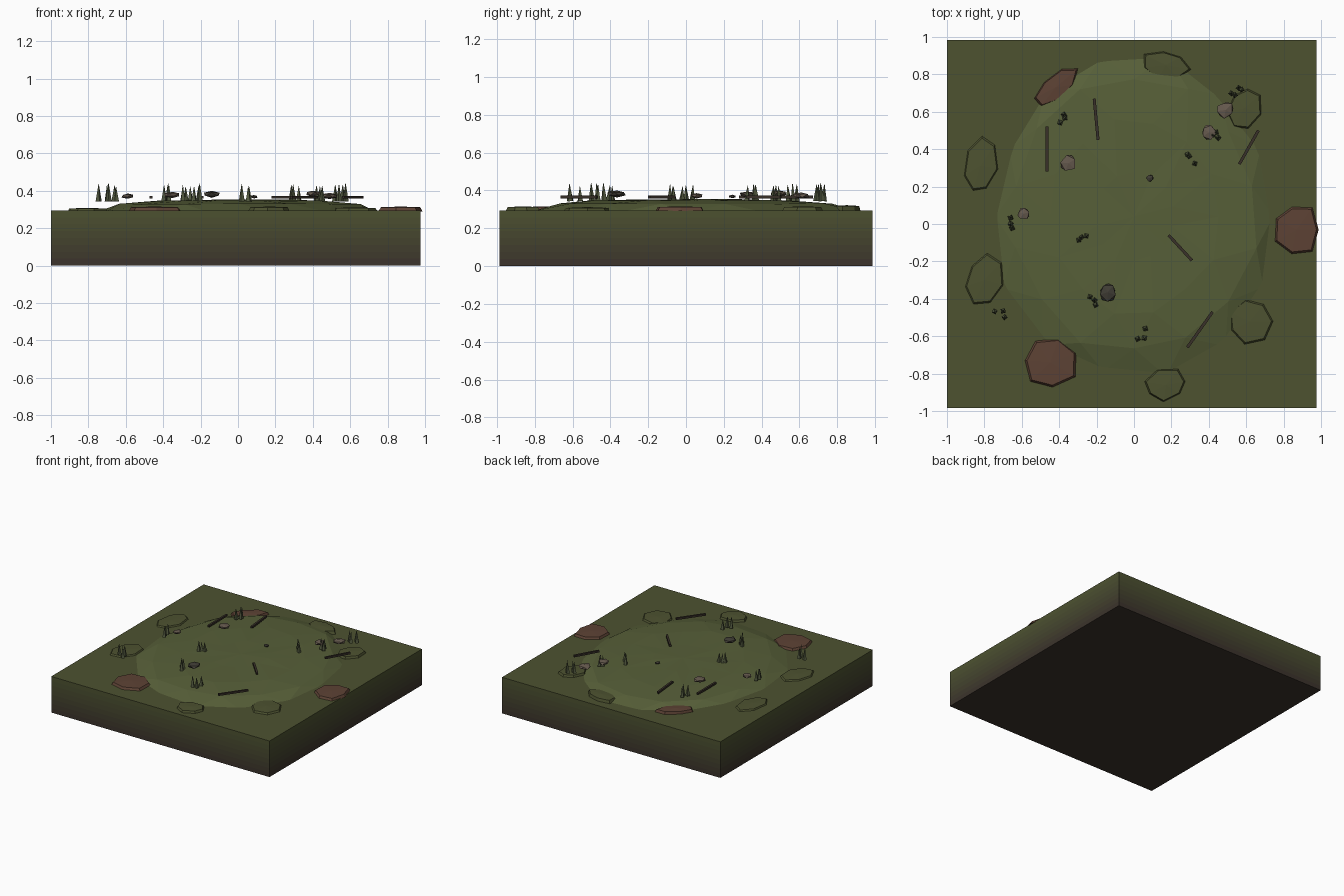
import bpy, bmesh, math, random
from mathutils import Vector, Matrix

if "Cube" in bpy.data.objects:
    bpy.data.objects.remove(bpy.data.objects["Cube"])

random.seed(4)
TOP = 0.295


def mat(name, r, g, b):
    m = bpy.data.materials.new(name)
    m.diffuse_color = (r, g, b, 1)
    m.use_nodes = True
    m.node_tree.nodes["Principled BSDF"].inputs["Base Color"].default_value = m.diffuse_color
    return m


TURF = mat("turf", 0.075, 0.085, 0.03)
MOSS = mat("moss", 0.095, 0.115, 0.04)
CLAY = mat("clay", 0.11, 0.055, 0.035)
STONE = mat("stone", 0.13, 0.10, 0.075)
DARK = mat("dark_stone", 0.05, 0.045, 0.035)
WOOD = mat("wood", 0.04, 0.03, 0.022)
BLADE = mat("blade", 0.085, 0.10, 0.05)


def finish(name, bm, *mats):
    bmesh.ops.recalc_face_normals(bm, faces=bm.faces[:])
    me = bpy.data.meshes.new(name)
    bm.to_mesh(me)
    bm.free()
    ob = bpy.data.objects.new(name, me)
    bpy.context.collection.objects.link(ob)
    for m in mats:
        me.materials.append(m)
    return ob


# Ground block: sides fade from turf to earth in stacked bands
x0, x1, y0, y1 = -1.0, 0.975, -0.985, 0.985
BANDS = 8
bm = bmesh.new()
rings = [[bm.verts.new((x, y, TOP * i / BANDS))
          for x, y in ((x0, y0), (x1, y0), (x1, y1), (x0, y1))]
         for i in range(BANDS + 1)]
for i in range(BANDS):
    for k in range(4):
        j = (k + 1) % 4
        f = bm.faces.new((rings[i][k], rings[i][j], rings[i + 1][j], rings[i + 1][k]))
        f.material_index = i
bm.faces.new(rings[0])
bm.faces.new(rings[-1]).material_index = BANDS
earth, grass = Vector((0.045, 0.034, 0.025)), Vector((0.073, 0.083, 0.03))
fade = [mat("earth_%d" % i, *earth.lerp(grass, i / (BANDS - 1))) for i in range(BANDS)]
finish("ground_block", bm, *fade, TURF)


# Low mound: (scale, z, sides) rings with a little unevenness
def mound_z(x, y):
    r = math.hypot(x / 0.76, (y - 0.04) / 0.86)
    pts = [(0, 0.354), (0.6, 0.348), (0.85, 0.330), (1.0, 0.291), (9, 0.291)]
    for (a, za), (b, zb) in zip(pts, pts[1:]):
        if r <= b:
            return max(TOP, za + (zb - za) * (r - a) / (b - a))
    return TOP


N = 14
bm = bmesh.new()
rings = []
for s, z, twist in ((1.0, 0.288, 0), (0.85, 0.331, 0.5), (0.6, 0.347, 0), (0.28, 0.352, 0.5)):
    ring = []
    for k in range(N):
        a = 2 * math.pi * (k + twist) / N
        q = s * random.uniform(0.96, 1.04)
        ring.append(bm.verts.new((0.76 * q * math.cos(a), 0.04 + 0.86 * q * math.sin(a),
                                  z + random.uniform(-0.003, 0.003))))
    rings.append(ring)
for i, (lo, hi) in enumerate(zip(rings, rings[1:])):
    for k in range(N):
        j = (k + 1) % N
        if i % 2 == 0:
            tris = ((lo[k], lo[j], hi[k]), (lo[j], hi[j], hi[k]))
        else:
            tris = ((lo[k], hi[j], hi[k]), (lo[k], lo[j], hi[j]))
        for t in tris:
            bm.faces.new(t)
peak = bm.verts.new((0, 0.04, 0.354))
for k in range(N):
    bm.faces.new((rings[-1][k], rings[-1][(k + 1) % N], peak))
finish("mound", bm, MOSS)


# Thin irregular slabs around the rim: x, y, half sizes, angle, z, material
def slab(x, y, rx, ry, ang, z, m, n=7):
    bm = bmesh.new()
    low, high = [], []
    rot = Matrix.Rotation(math.radians(ang), 3, 'Z')
    for k in range(n):
        a = 2 * math.pi * k / n
        q = random.uniform(0.88, 1.1)
        p = rot @ Vector((rx * q * math.cos(a), ry * q * math.sin(a), 0))
        low.append(bm.verts.new((x + p.x, y + p.y, TOP - 0.005)))
        high.append(bm.verts.new((x + p.x * 0.9, y + p.y * 0.9, z)))
    for k in range(n):
        j = (k + 1) % n
        bm.faces.new((low[k], low[j], high[j], high[k]))
    c = bm.verts.new((x, y, z + 0.004))
    for k in range(n):
        bm.faces.new((high[k], high[(k + 1) % n], c))
    bm.faces.new(low)
    finish("rim_slab", bm, m)


for s in [(0.87, -0.03, 0.125, 0.14, 0, 0.312, CLAY), (-0.45, -0.74, 0.155, 0.145, 20, 0.312, CLAY),
          (-0.42, 0.73, 0.15, 0.07, 40, 0.315, CLAY),
          (0.17, 0.85, 0.13, 0.08, -10, 0.318, TURF), (-0.82, 0.31, 0.09, 0.16, -10, 0.305, TURF),
          (-0.8, -0.3, 0.10, 0.14, -15, 0.305, TURF), (0.62, -0.52, 0.12, 0.12, 0, 0.308, TURF),
          (0.17, -0.86, 0.12, 0.085, 10, 0.312, TURF), (0.59, 0.62, 0.09, 0.12, -20, 0.312, TURF)]:
    slab(*s)


# Fallen twigs: end points in plan
for ax, ay, bx, by in [(-0.213, 0.67, -0.192, 0.45), (-0.465, 0.52, -0.465, 0.28),
                       (0.665, 0.50, 0.563, 0.32), (0.185, -0.06, 0.31, -0.195),
                       (0.42, -0.47, 0.285, -0.66)]:
    bm = bmesh.new()
    d = Vector((bx - ax, by - ay, 0))
    z = 0.366
    bmesh.ops.create_cube(bm, size=1, matrix=Matrix.Translation(((ax + bx) / 2, (ay + by) / 2, z))
                          @ Matrix.Rotation(math.atan2(d.y, d.x), 4, 'Z')
                          @ Matrix.Diagonal((d.length, 0.016, 0.015, 1)))
    finish("twig", bm, WOOD)

# Stones
for x, y, r, z, m in [(-0.35, 0.325, 0.047, 0.378, STONE), (-0.59, 0.055, 0.036, 0.372, STONE),
                      (-0.14, -0.365, 0.054, 0.382, DARK), (0.49, 0.61, 0.050, 0.372, STONE),
                      (0.40, 0.49, 0.045, 0.385, STONE), (0.085, 0.245, 0.021, 0.368, DARK)]:
    bm = bmesh.new()
    bmesh.ops.create_icosphere(bm, subdivisions=1, radius=1)
    spin = Matrix.Rotation(random.uniform(0, 6), 3, 'Z')
    for v in bm.verts:
        p = spin @ (v.co * random.uniform(0.8, 1.1))
        v.co = (x + r * p.x, y + r * p.y, z + min(r * 0.45, 0.019) * p.z)
    finish("stone", bm, m)

# Grass tufts: four-sided pointed blades, a few per tuft
tufts = [[(-0.375, 0.585), (-0.395, 0.54), (-0.37, 0.565)],
         [(-0.66, 0.035), (-0.66, 0.0), (-0.652, -0.02)],
         [(-0.255, -0.065), (-0.295, -0.085), (-0.28, -0.07)],
         [(-0.235, -0.39), (-0.21, -0.405), (-0.205, -0.435)],
         [(-0.745, -0.47), (-0.70, -0.465), (-0.692, -0.50)],
         [(0.06, -0.56), (0.02, -0.615), (0.055, -0.612)],
         [(0.285, 0.37), (0.325, 0.325), (0.295, 0.36)],
         [(0.42, 0.475), (0.45, 0.462), (0.438, 0.49)],
         [(0.54, 0.69), (0.56, 0.73), (0.575, 0.715), (0.52, 0.70)]]
for tuft in tufts:
    bm = bmesh.new()
    for x, y in tuft:
        h = random.uniform(0.075, 0.098)
        base = 0.343
        lean = Matrix.Rotation(random.uniform(-0.07, 0.07), 4, 'X')
        bmesh.ops.create_cone(bm, cap_ends=True, segments=4, radius1=0.017, radius2=0.001, depth=h,
                              matrix=Matrix.Translation((x, y, base + h / 2)) @ lean
                              @ Matrix.Rotation(random.uniform(0, 1.5), 4, 'Z'))
    finish("grass_tuft", bm, BLADE)
